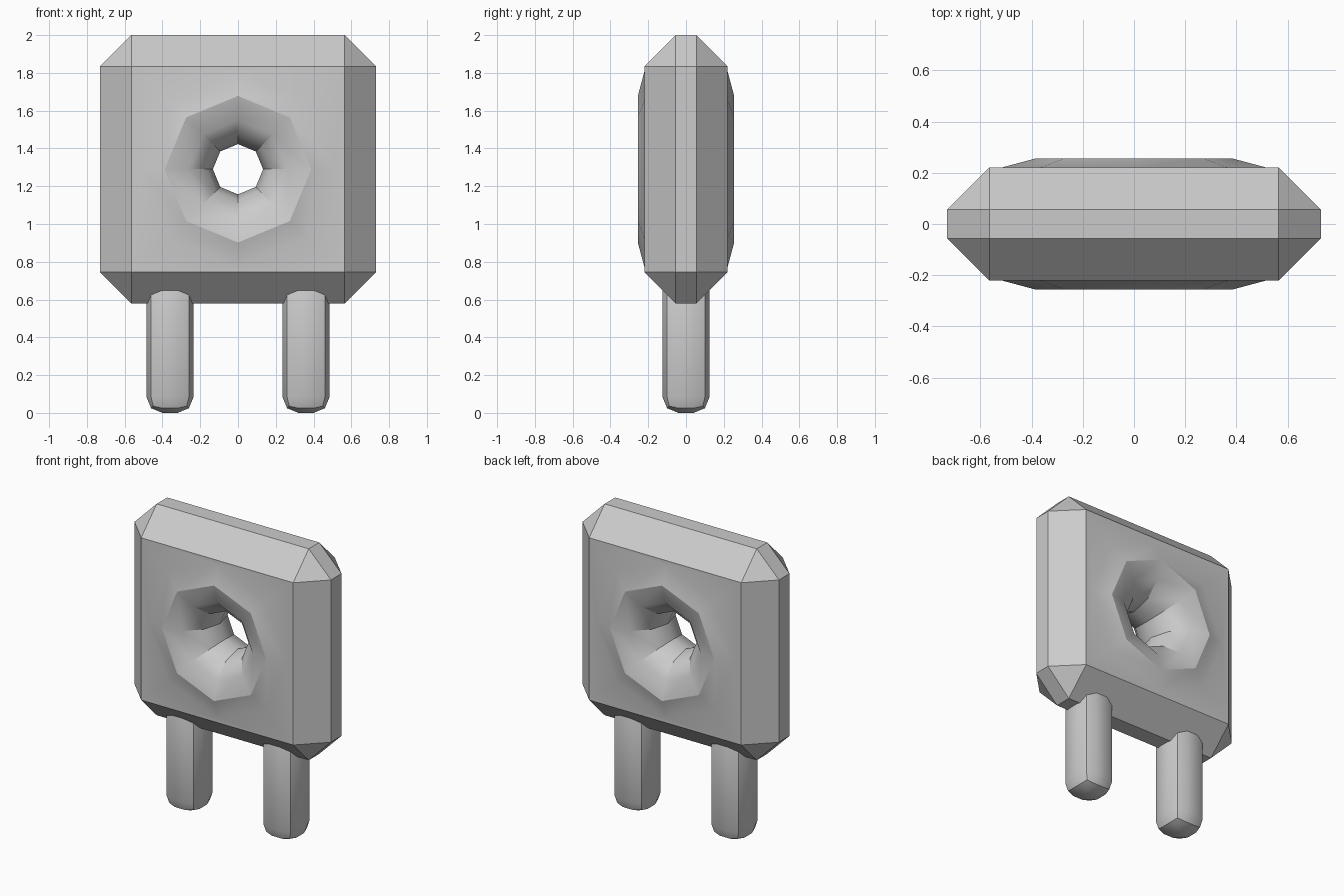
import bpy, bmesh
from math import sin, cos, pi, radians

if "Cube" in bpy.data.objects:
    bpy.data.objects.remove(bpy.data.objects["Cube"])

ZC, RING, TUBE, SIDES = 1.29, 0.388, 0.255, 8
DEPTH = TUBE * sin(pi / 3)          # half depth, where the ring meets the plate


def bevelled_box(hx, hy, hz, width, segments):
    bm = bmesh.new()
    bmesh.ops.create_cube(bm, size=2)
    bmesh.ops.scale(bm, vec=(hx, hy, hz), verts=bm.verts)
    bmesh.ops.bevel(bm, geom=bm.edges[:], offset=width, segments=segments,
                    profile=0.5, affect='EDGES')
    return bm


def finish(bm, name, loc):
    bmesh.ops.recalc_face_normals(bm, faces=bm.faces)
    me = bpy.data.meshes.new(name)
    bm.to_mesh(me)
    bm.free()
    ob = bpy.data.objects.new(name, me)
    ob.location = loc
    bpy.context.collection.objects.link(ob)
    bpy.context.view_layer.objects.active = ob
    for o in bpy.context.view_layer.objects:
        o.select_set(o == ob)
    bpy.ops.object.shade_smooth_by_angle(angle=radians(32))
    return ob


# Chamfered plate with open front and back
bm = bevelled_box(0.73, DEPTH, 0.71, 0.165, 1)
bm.normal_update()
bmesh.ops.delete(bm, geom=[f for f in bm.faces if abs(f.normal.y) > 0.99],
                 context='FACES')

# Ring profile swept through the hole from front to back
rings = []
for deg in range(60, 301, 30):
    t = radians(deg)
    r, y = RING + TUBE * cos(t), -TUBE * sin(t)
    rings.append([bm.verts.new((r * cos(2 * pi * k / SIDES), y,
                                r * sin(2 * pi * k / SIDES)))
                  for k in range(SIDES)])
for a, b in zip(rings, rings[1:]):
    for k in range(SIDES):
        n = (k + 1) % SIDES
        bm.faces.new((a[k], a[n], b[n], b[k]))

# Flat front and back faces around the ring
for s in (-1, 1):
    edges = [e for e in bm.edges if e.is_boundary and e.verts[0].co.y * s > 0]
    bmesh.ops.triangle_fill(bm, edges=edges, use_beauty=True)
finish(bm, "body", (0, 0, ZC))

# Pegs under the body
for side, x in (("left", -0.36), ("right", 0.36)):
    finish(bevelled_box(0.125, 0.125, 0.38, 0.085, 2), side + "_peg", (x, 0, 0.38))
